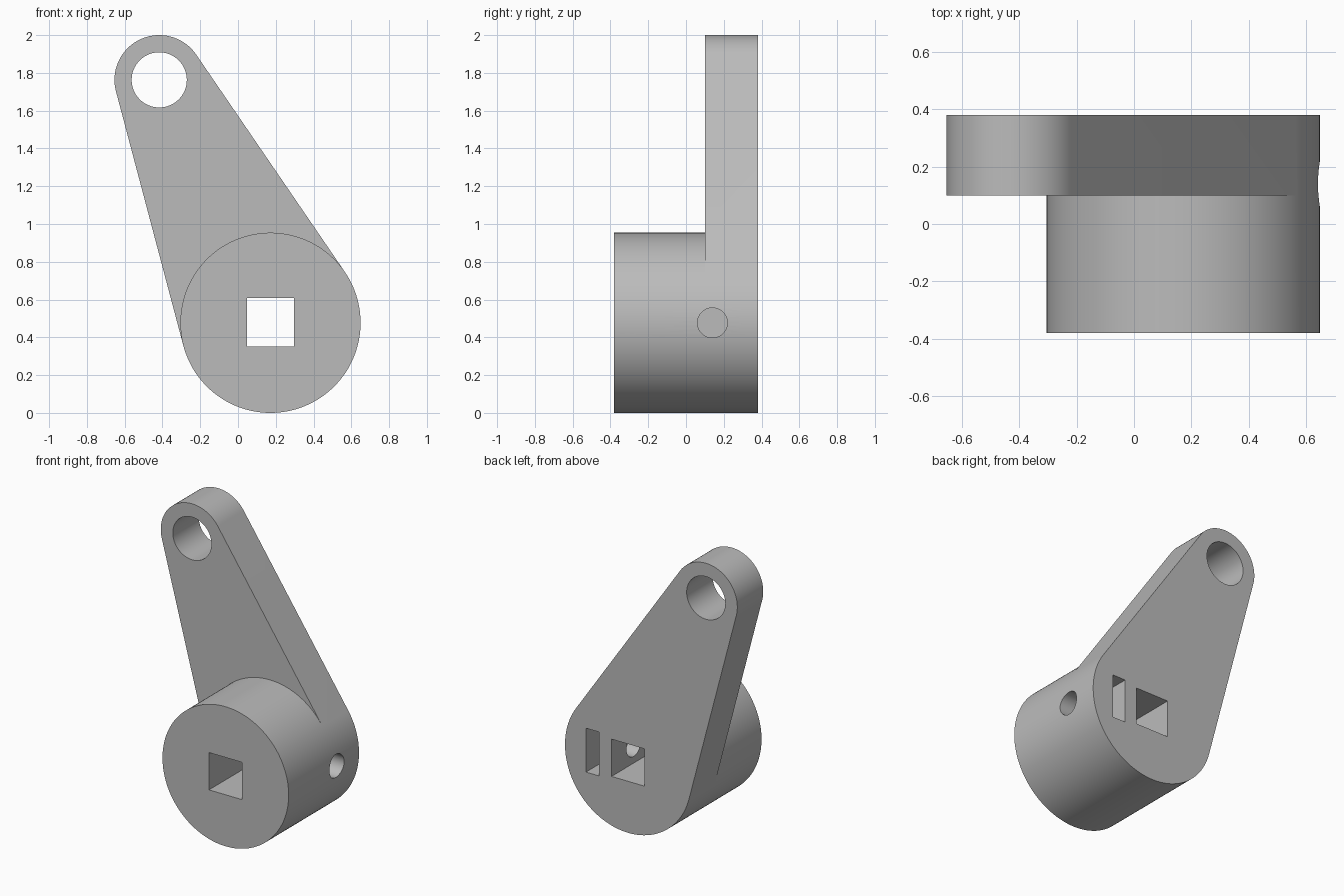
import bpy, bmesh, math
from mathutils import Matrix, Vector

cube = bpy.data.objects.get("Cube")
if cube:
    bpy.data.objects.remove(cube, do_unlink=True)

FRONT, LEDGE, BACK = -0.38, 0.10, 0.38
HUB, HUB_R = Vector((0.172, 0.477)), 0.477
EYE, EYE_R, EYE_HOLE_R = Vector((-0.417, 1.763)), 0.237, 0.146
SCREW_Y = 0.14

grey = bpy.data.materials.new("plain grey")
grey.use_nodes = True
grey.diffuse_color = (0.5, 0.5, 0.5, 1)
grey.node_tree.nodes["Principled BSDF"].inputs["Base Color"].default_value = (0.5, 0.5, 0.5, 1)


def new_object(name, bm):
    bmesh.ops.recalc_face_normals(bm, faces=bm.faces)
    mesh = bpy.data.meshes.new(name)
    bm.to_mesh(mesh)
    bm.free()
    mesh.materials.append(grey)
    obj = bpy.data.objects.new(name, mesh)
    bpy.context.collection.objects.link(obj)
    return obj


def arc(center, radius, start, end, steps):
    angles = [start + (end - start) * i / steps for i in range(steps + 1)]
    return [center + radius * Vector((math.cos(a), math.sin(a))) for a in angles]


def box_cutter(name, low, high):
    bm = bmesh.new()
    low, high = Vector(low), Vector(high)
    size = Matrix.Diagonal((*(high - low), 1))
    bmesh.ops.create_cube(bm, size=1, matrix=Matrix.Translation((low + high) / 2) @ size)
    return new_object(name, bm)


def round_cutter(name, center, radius, length, turn):
    bm = bmesh.new()
    bmesh.ops.create_cone(bm, cap_ends=True, segments=64, radius1=radius, radius2=radius,
                          depth=length, matrix=Matrix.Translation(center) @ turn)
    return new_object(name, bm)


# Lever body: round hub with a tapering arm tangent to hub and eye
axis = EYE - HUB
heading = math.atan2(axis.y, axis.x)
spread = math.acos((HUB_R - EYE_R) / axis.length)
right, left = heading - spread, heading + spread
outer = arc(HUB, HUB_R, left, right + math.tau, 72)
inner = arc(HUB, HUB_R, right, left, 56)[1:-1]
tip = arc(EYE, EYE_R, right, left, 56)

bm = bmesh.new()


def ring(points, y):
    return [bm.verts.new((p.x, y, p.y)) for p in points]


def wall(a, b):
    for i in range(len(a)):
        j = (i + 1) % len(a)
        bm.faces.new((a[i], a[j], b[j], b[i]))


front_ring = ring(outer + inner, FRONT)
hub_outer, hub_inner, tip_ring = ring(outer, LEDGE), ring(inner, LEDGE), ring(tip, LEDGE)
back_ring = ring(outer + tip, BACK)
bm.faces.new(front_ring)
bm.faces.new(back_ring)
bm.faces.new([hub_outer[-1]] + hub_inner + [hub_outer[0]] + tip_ring[::-1])
wall(front_ring, hub_outer + hub_inner)
wall(hub_outer + tip_ring, back_ring)
lever = new_object("lever_body", bm)

# Openings: eye, square shaft hole, nut slot from the back, screw hole from the side
along_y = Matrix.Rotation(math.pi / 2, 4, 'X')
along_x = Matrix.Rotation(math.pi / 2, 4, 'Y')
cutters = [
    round_cutter("eye_cutter", (EYE.x, 0.2, EYE.y), EYE_HOLE_R, 1, along_y),
    box_cutter("shaft_cutter", (0.047, -0.5, 0.352), (0.297, 0.5, 0.607)),
    box_cutter("nut_slot_cutter", (0.39, -0.02, 0.33), (0.49, 0.5, 0.63)),
    round_cutter("screw_cutter", (0.5, SCREW_Y, HUB.y), 0.079, 0.6, along_x),
]
bpy.ops.object.select_all(action='DESELECT')
bpy.context.view_layer.objects.active = lever
lever.select_set(True)
for cutter in cutters:
    cut = lever.modifiers.new(cutter.name, 'BOOLEAN')
    cut.operation, cut.solver, cut.object = 'DIFFERENCE', 'EXACT', cutter
    bpy.ops.object.modifier_apply(modifier=cut.name)
    bpy.data.objects.remove(cutter, do_unlink=True)

bpy.ops.object.shade_smooth_by_angle(angle=math.radians(30))
